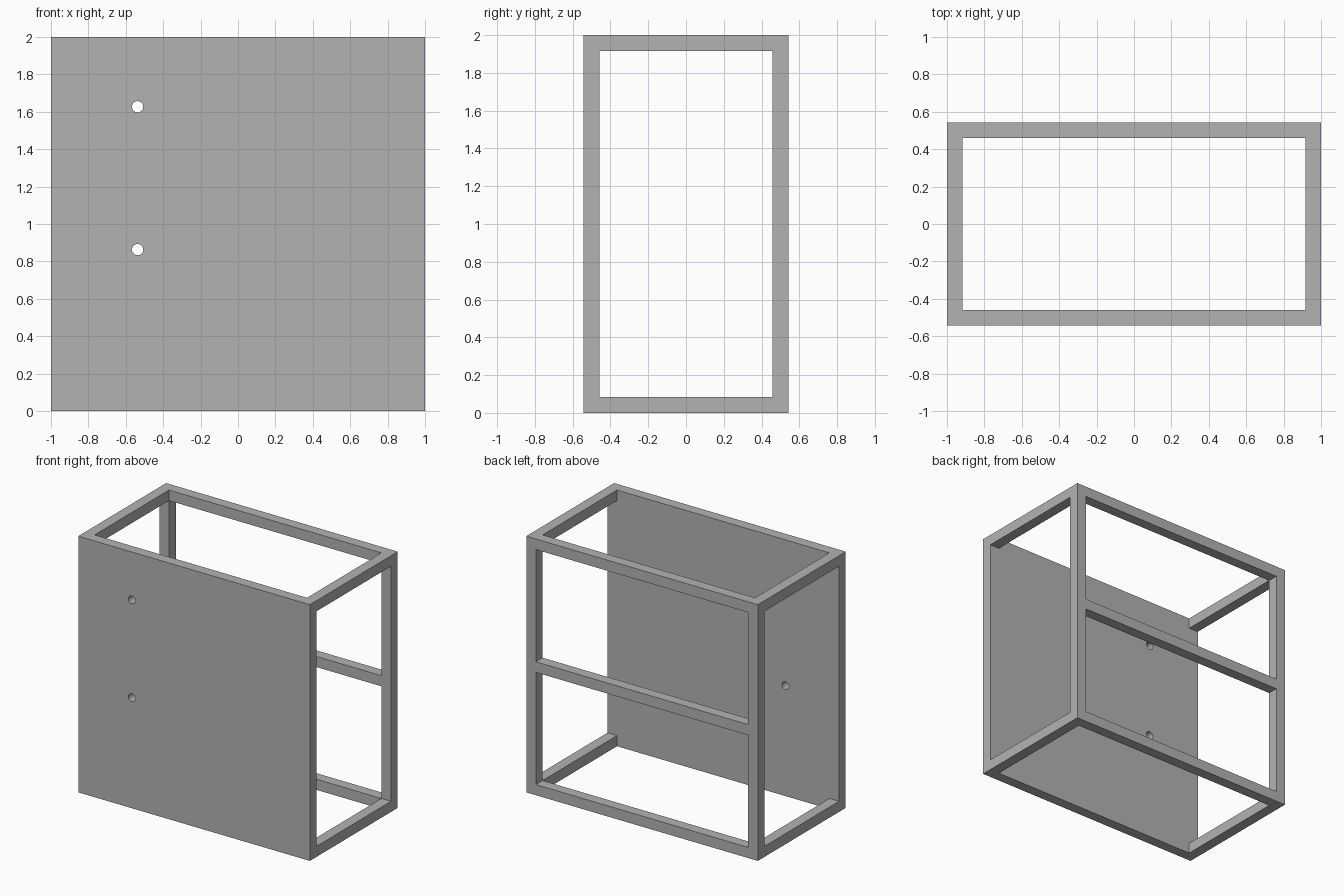
import bpy
import math

if "Cube" in bpy.data.objects:
    bpy.data.objects.remove(bpy.data.objects["Cube"], do_unlink=True)

# Overall half sizes, height, and the square bar thickness
HX, HY, H, T = 1.0, 0.542, 2.0, 0.083

grey = bpy.data.materials.new("plain_grey")
grey.use_nodes = True
colour = (0.45, 0.45, 0.45, 1)
grey.diffuse_color = colour
grey.node_tree.nodes["Principled BSDF"].inputs["Base Color"].default_value = colour


def box(name, low, high):
    """Axis-aligned box between two corners."""
    centre = [(a + b) / 2 for a, b in zip(low, high)]
    bpy.ops.mesh.primitive_cube_add(size=1, location=centre)
    ob = bpy.context.object
    ob.name = name
    ob.scale = [b - a for a, b in zip(low, high)]
    bpy.ops.object.transform_apply(location=False, rotation=False, scale=True)
    ob.data.materials.append(grey)
    return ob


# Solid front panel with two round through holes
panel = box("front_panel", (-HX, -HY, 0), (HX, -HY + T, H))
for z in (0.863, 1.627):
    bpy.ops.mesh.primitive_cylinder_add(
        vertices=32, radius=0.03, depth=4 * T,
        location=(-0.537, -HY + T / 2, z), rotation=(math.pi / 2, 0, 0))
    cutter = bpy.context.object
    cutter.name = "hole_cutter"
    cutter.hide_render = True
    cutter.data.materials.append(grey)
    bpy.context.view_layer.objects.active = panel
    mod = panel.modifiers.new("hole", 'BOOLEAN')
    mod.operation = 'DIFFERENCE'
    mod.solver = 'EXACT'
    mod.object = cutter
    bpy.ops.object.modifier_apply(modifier=mod.name)
    bpy.data.objects.remove(cutter, do_unlink=True)

# Back posts and the side rails that join them to the panel
for side, x in (("right", -HX), ("left", HX - T)):
    box(f"{side}_back_post", (x, HY - T, 0), (x + T, HY, H))
    for level, z in (("bottom", 0), ("top", H - T)):
        box(f"{side}_{level}_rail", (x, -HY + T, z), (x + T, HY - T, z + T))

# Back cross rails between the posts
for level, z in (("bottom", 0), ("middle", (H - T) / 2), ("top", H - T)):
    box(f"back_{level}_rail", (-HX + T, HY - T, z), (HX - T, HY, z + T))

# Smooth hole walls, keeping all box edges sharp
bpy.ops.object.select_all(action='DESELECT')
panel.select_set(True)
bpy.context.view_layer.objects.active = panel
bpy.ops.object.shade_smooth_by_angle(angle=math.radians(30))
